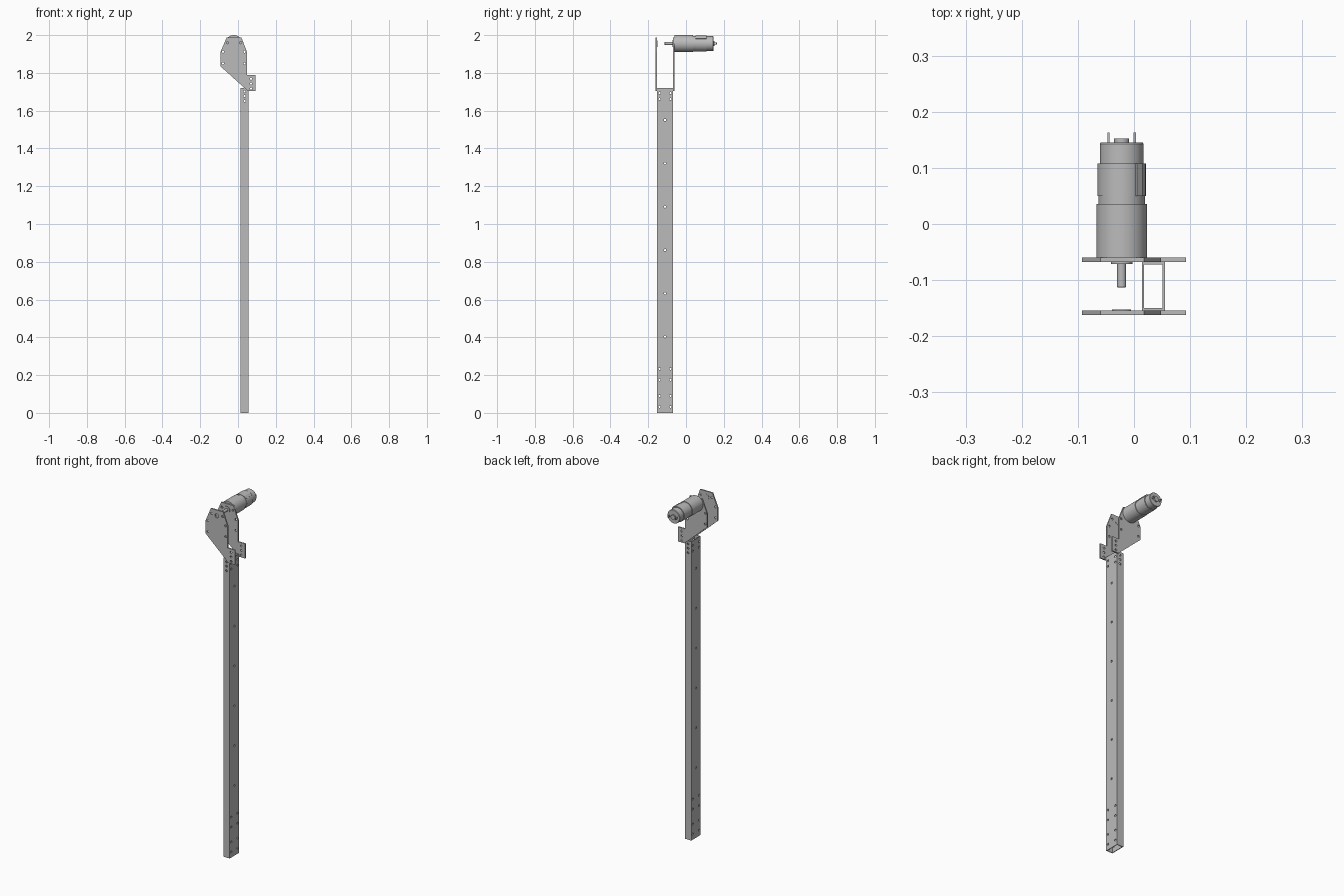
import bpy, bmesh, math
from mathutils import Matrix, Vector

cube = bpy.data.objects.get("Cube")
if cube:
    bpy.data.objects.remove(cube, do_unlink=True)

grey = bpy.data.materials.new("plain_grey")
grey.use_nodes = True
grey.diffuse_color = (0.5, 0.5, 0.5, 1)
grey.node_tree.nodes["Principled BSDF"].inputs["Base Color"].default_value = (0.5, 0.5, 0.5, 1)

AXIS = Vector((-0.022, 0, 1.955))      # motor centre line
HOLE = 0.006


def finish(name, bm, smooth=False):
    bmesh.ops.recalc_face_normals(bm, faces=bm.faces)
    mesh = bpy.data.meshes.new(name)
    bm.to_mesh(mesh)
    bm.free()
    mesh.materials.append(grey)
    obj = bpy.data.objects.new(name, mesh)
    bpy.context.scene.collection.objects.link(obj)
    bpy.ops.object.select_all(action='DESELECT')
    obj.select_set(True)
    bpy.context.view_layer.objects.active = obj
    if smooth:
        bpy.ops.object.shade_smooth_by_angle(angle=math.radians(35))
    return obj


def add_box(bm, low, high, turn=Matrix()):
    low, high = Vector(low), Vector(high)
    size = Matrix.Diagonal((*(high - low), 1))
    bmesh.ops.create_cube(bm, size=1, matrix=Matrix.Translation((low + high) / 2) @ turn @ size)


def add_rod(bm, centre, radius, length, axis, sides=16):
    turn = Matrix.Rotation(math.pi / 2, 4, 'Y' if axis == 'X' else 'X')
    bmesh.ops.create_cone(bm, cap_ends=True, segments=sides, radius1=radius, radius2=radius,
                          depth=length, matrix=Matrix.Translation(centre) @ turn)


def drill(obj, axis, holes):
    """Cut round holes, each given as (centre, radius), along one axis."""
    bm = bmesh.new()
    for centre, radius in holes:
        add_rod(bm, centre, radius, 0.3, axis)
    cutter = finish("hole_cutter", bm)
    cutter.hide_render = True
    mod = obj.modifiers.new("holes", 'BOOLEAN')
    mod.operation, mod.solver, mod.object = 'DIFFERENCE', 'EXACT', cutter
    bpy.context.view_layer.objects.active = obj
    bpy.ops.object.modifier_apply(modifier=mod.name)
    bpy.data.objects.remove(cutter, do_unlink=True)


def lathe(name, profile, sides=48):
    """Revolve (y, radius) pairs about the motor centre line."""
    bm = bmesh.new()
    rings = []
    for y, r in profile:
        rings.append([bm.verts.new(AXIS + Vector((r * math.cos(a), y, r * math.sin(a))))
                      for a in (math.tau * i / sides for i in range(sides))])
    for a, b in zip(rings, rings[1:]):
        for i in range(sides):
            j = (i + 1) % sides
            bm.faces.new((a[i], a[j], b[j], b[i]))
    bm.faces.new(rings[0])
    bm.faces.new(rings[-1])
    return finish(name, bm, True)


# Hollow rectangular post, open at both ends
X0, X1, Y0, Y1, TOP, WALL = 0.014, 0.055, -0.154, -0.068, 1.72, 0.004
bm = bmesh.new()
loops = []
for z in (0, TOP):
    for w in (0, WALL):
        loops.append([bm.verts.new((x, y, z)) for x, y in
                      ((X0 + w, Y0 + w), (X1 - w, Y0 + w), (X1 - w, Y1 - w), (X0 + w, Y1 - w))])
for a, b in ((0, 1), (1, 3), (3, 2), (2, 0)):
    for i in range(4):
        j = (i + 1) % 4
        bm.faces.new((loops[a][i], loops[a][j], loops[b][j], loops[b][i]))
post = finish("post", bm)
mid = (Y0 + Y1) / 2
side_holes = [((0, mid, 0.403 + 0.2295 * i), HOLE) for i in range(6)]
side_holes += [((0, mid + s * 0.029, z), HOLE) for s in (-1, 1)
               for z in (0.032, 0.09, 0.175, 0.233, 1.661, 1.693)]
drill(post, 'X', side_holes)
drill(post, 'Y', [((0.035, mid, z), HOLE) for z in (1.651, 1.677, 1.702)])

# Pair of matching bracket plates
OUTLINE = [(-0.06, 1.988), (0.018, 1.988), (0.048, 1.91), (0.048, 1.788), (0.093, 1.788),
           (0.093, 1.704), (0.052, 1.704), (-0.093, 1.835), (-0.093, 1.91)]
bolts = [(x, z) for x in (-0.08, 0.034) for z in (1.85, 1.912)]
bolts += [(-0.055, 1.96), (0.014, 1.96)]
bolts += [(0.069, z) for z in (1.717, 1.743, 1.769)]
for name, y, bore in (("front_plate", -0.162, 0.012), ("back_plate", -0.068, 0.019)):
    bm = bmesh.new()
    face = bm.faces.new([bm.verts.new((x, y, z)) for x, z in OUTLINE])
    out = bmesh.ops.extrude_face_region(bm, geom=[face])
    bmesh.ops.translate(bm, vec=(0, 0.008, 0),
                        verts=[v for v in out["geom"] if isinstance(v, bmesh.types.BMVert)])
    plate = finish(name, bm)
    drill(plate, 'Y', [((x, y, z), HOLE) for x, z in bolts] + [((AXIS.x, y, AXIS.z), bore)])

# Thin bushing ring on the inner side of the front plate
bushing = lathe("shaft_bushing", [(-0.1545, 0.017), (-0.152, 0.017)])
drill(bushing, 'Y', [(AXIS, 0.012)])

# Motor: shaft, gearbox, neck, wrapped ring, end cap and rear boss
lathe("output_shaft", [(-0.113, 0.007), (-0.112, 0.008), (-0.06, 0.008)], 24)
lathe("gearbox", [(-0.071, 0.019), (-0.06, 0.019), (-0.06, 0.045), (0.036, 0.045),
                  (0.036, 0.0415), (0.05, 0.0415)])
lathe("motor_ring", [(0.05, 0.043), (0.108, 0.043)])
lathe("motor_can", [(0.108, 0.039), (0.143, 0.039), (0.145, 0.0375),
                    (0.145, 0.0134), (0.152, 0.0134)])

# Overlapping seam of the ring
bm = bmesh.new()
seam = AXIS + Vector((0.031, 0.079, 0.031))
half = Vector((0.002, 0.029, 0.007))
add_box(bm, seam - half, seam + half, Matrix.Rotation(-math.pi / 4, 4, 'Y'))
finish("ring_seam", bm)

# Two flat electrical terminals, each with a small eye
for name, side in (("right_terminal", -1), ("left_terminal", 1)):
    bm = bmesh.new()
    x = AXIS.x + side * 0.0235
    add_box(bm, (x - 0.002, 0.14, AXIS.z - 0.005), (x + 0.002, 0.163, AXIS.z + 0.005))
    terminal = finish(name, bm)
    drill(terminal, 'X', [((x, 0.157, AXIS.z), 0.0025)])
